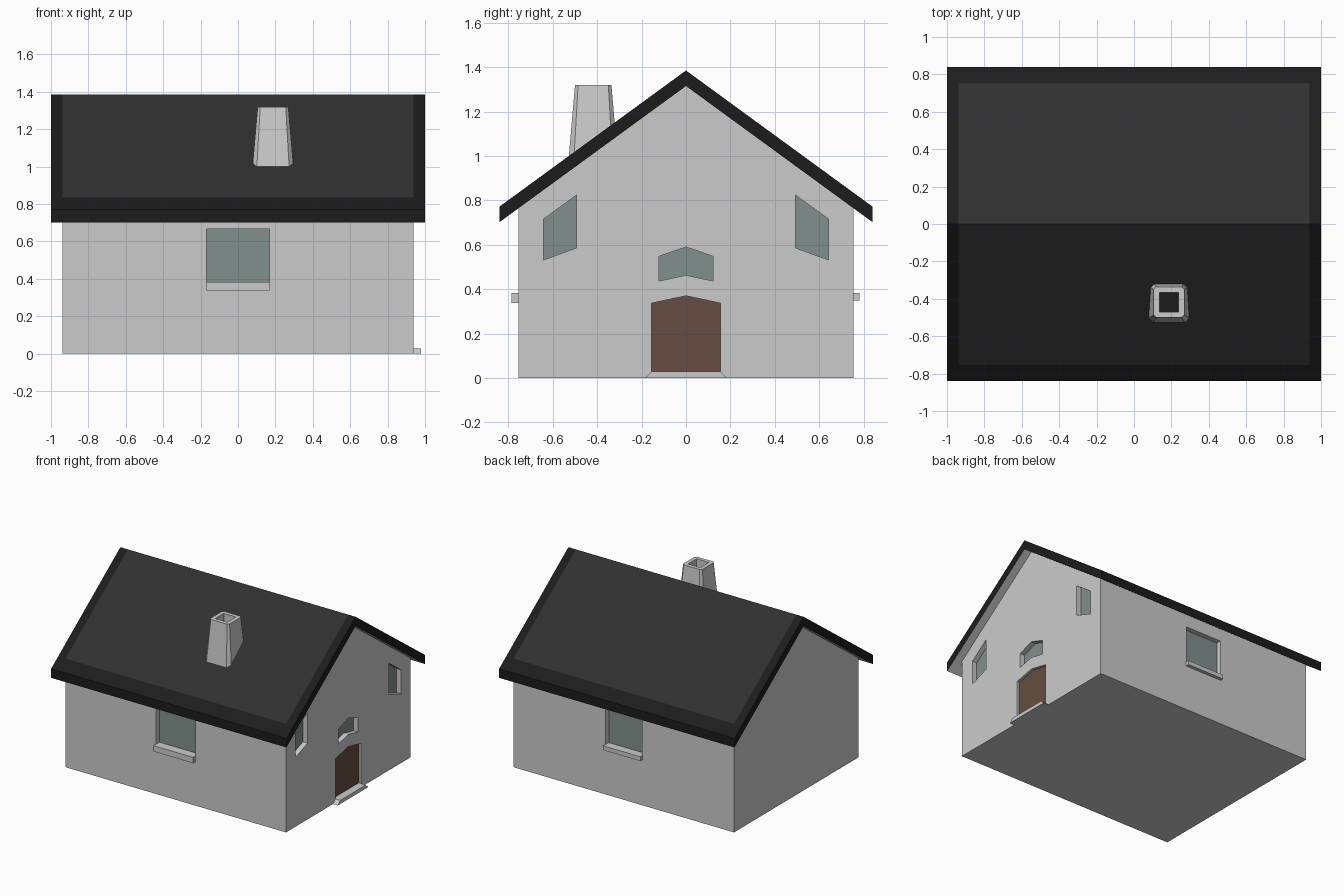
import bpy, bmesh

if "Cube" in bpy.data.objects:
    bpy.data.objects.remove(bpy.data.objects["Cube"])

WX, WY = 0.937, 0.755            # wall half sizes
RY, TOP, THICK = 0.84, 1.385, 0.07
SLOPE = (TOP - 0.772) / RY


def material(name, rgb):
    m = bpy.data.materials.new(name)
    m.diffuse_color = (*rgb, 1)
    m.use_nodes = True
    m.node_tree.nodes["Principled BSDF"].inputs["Base Color"].default_value = m.diffuse_color
    return m


ROOF = material("roof_dark", (0.03, 0.03, 0.03))
EDGE = material("roof_edge_black", (0.012, 0.012, 0.012))
GLASS = material("glass_green_grey", (0.22, 0.28, 0.265))
WOOD = material("door_brown", (0.133, 0.076, 0.052))


def finish(name, bm, mats=()):
    bmesh.ops.recalc_face_normals(bm, faces=bm.faces)
    me = bpy.data.meshes.new(name)
    bm.to_mesh(me)
    bm.free()
    for m in mats:
        me.materials.append(m)
    ob = bpy.data.objects.new(name, me)
    bpy.context.collection.objects.link(ob)
    return ob


def loft(bm, rings, cyclic=False):
    """Skin a list of equal point rings; returns faces as (ring, segment, face)."""
    vs = [[bm.verts.new(p) for p in r] for r in rings]
    n, out = len(vs[0]), []
    for i in range(len(vs) if cyclic else len(vs) - 1):
        a, b = vs[i], vs[(i + 1) % len(vs)]
        for j in range(n):
            k = (j + 1) % n
            out.append((i, j, bm.faces.new((a[j], a[k], b[k], b[j]))))
    if not cyclic:
        bm.faces.new(vs[0])
        bm.faces.new(vs[-1])
    return out


def prism(name, pts, axis, a, b, mat=None):
    """Extrude a (horizontal, z) outline along x or y from a to b."""
    bm = bmesh.new()
    place = (lambda d: [(d, u, z) for u, z in pts]) if axis == 'x' else \
            (lambda d: [(u, d, z) for u, z in pts])
    loft(bm, [place(a), place(b)])
    return finish(name, bm, [mat] if mat else [])


def rect(u, z0, z1):
    return [(-u, z0), (u, z0), (u, z1), (-u, z1)]


def under(y):
    return TOP - THICK - SLOPE * abs(y)


# House body with a gable profile
walls = prism("walls", [(-WY, 0), (WY, 0), (WY, under(WY)), (0, under(0)), (-WY, under(WY))],
              'x', -WX, WX)


def opening(name, pts, axis, wall, depth, mat):
    """Cut a recess in the wall and set a pane at its back."""
    s = 1 if wall > 0 else -1
    cutter = prism(name + "_cutter", pts, axis, wall + s * 0.1, wall - s * depth)
    cutter.hide_render = True
    mod = walls.modifiers.new(name, 'BOOLEAN')
    mod.operation, mod.solver, mod.object = 'DIFFERENCE', 'EXACT', cutter
    bpy.context.view_layer.objects.active = walls
    bpy.ops.object.modifier_apply(modifier=name)
    bpy.data.objects.remove(cutter)
    prism(name, pts, axis, wall - s * (depth - 0.003), wall - s * (depth + 0.02), mat)


# Front and back windows with sills
opening("front_window", rect(0.168, 0.383, 0.667), 'y', -WY, 0.042, GLASS)
prism("front_sill", rect(0.168, 0.338, 0.383), 'y', -WY - 0.031, -WY + 0.02)
opening("back_window", rect(0.155, 0.383, 0.667), 'y', WY, 0.042, GLASS)
prism("back_sill", rect(0.158, 0.35, 0.383), 'y', WY - 0.02, WY + 0.026)

# Slanted gable windows on the right wall
for s, side in ((-1, "front"), (1, "back")):
    opening(side + "_gable_window",
            [(s * 0.641, 0.532), (s * 0.493, 0.586), (s * 0.493, 0.824), (s * 0.641, 0.716)],
            'x', WX, 0.042, GLASS)

# Peaked window above the peaked door
opening("transom_window", [(-0.121, 0.437), (0, 0.463), (0.121, 0.437),
                           (0.121, 0.548), (0, 0.59), (-0.121, 0.548)], 'x', WX, 0.042, GLASS)
opening("door", [(-0.155, 0.028), (0.155, 0.028), (0.155, 0.337), (0, 0.37), (-0.155, 0.337)],
        'x', WX, 0.022, WOOD)
prism("door_step", [(-0.185, 0), (0.185, 0), (0.155, 0.028), (-0.155, 0.028)], 'x', WX - 0.02, 0.978)

# Roof: gable slab with dark border, lighter slopes and grey underside
bm = bmesh.new()
profile = [(y, TOP - SLOPE * abs(y)) for y in (-RY, -WY, 0, WY, RY)]
profile += [(y, under(y)) for y in (RY, 0, -RY)]
for i, j, f in loft(bm, [[(x, y, z) for y, z in profile] for x in (-1, -WX, WX, 1)]):
    f.material_index = 1 if i == 1 and j in (1, 2) else 2 if j in (5, 6) else 0
for f in bm.faces:
    f.smooth = False
finish("roof", bm, [EDGE, ROOF, None])


# Chimney: tapered hollow stack with chamfered corners
def stack_ring(h, c, z):
    q = h - c
    pts = [(q, -h), (h, -q), (h, q), (q, h), (-q, h), (-h, q), (-h, -q), (-q, -h)]
    return [(0.187 + x, -0.418 + y, z) for x, y in pts]


bm = bmesh.new()
loft(bm, [stack_ring(0.114, 0.025, 0.95), stack_ring(0.082, 0.014, 1.32),
          stack_ring(0.052, 0.001, 1.32), stack_ring(0.052, 0.001, 0.95)], cyclic=True)
finish("chimney", bm)
